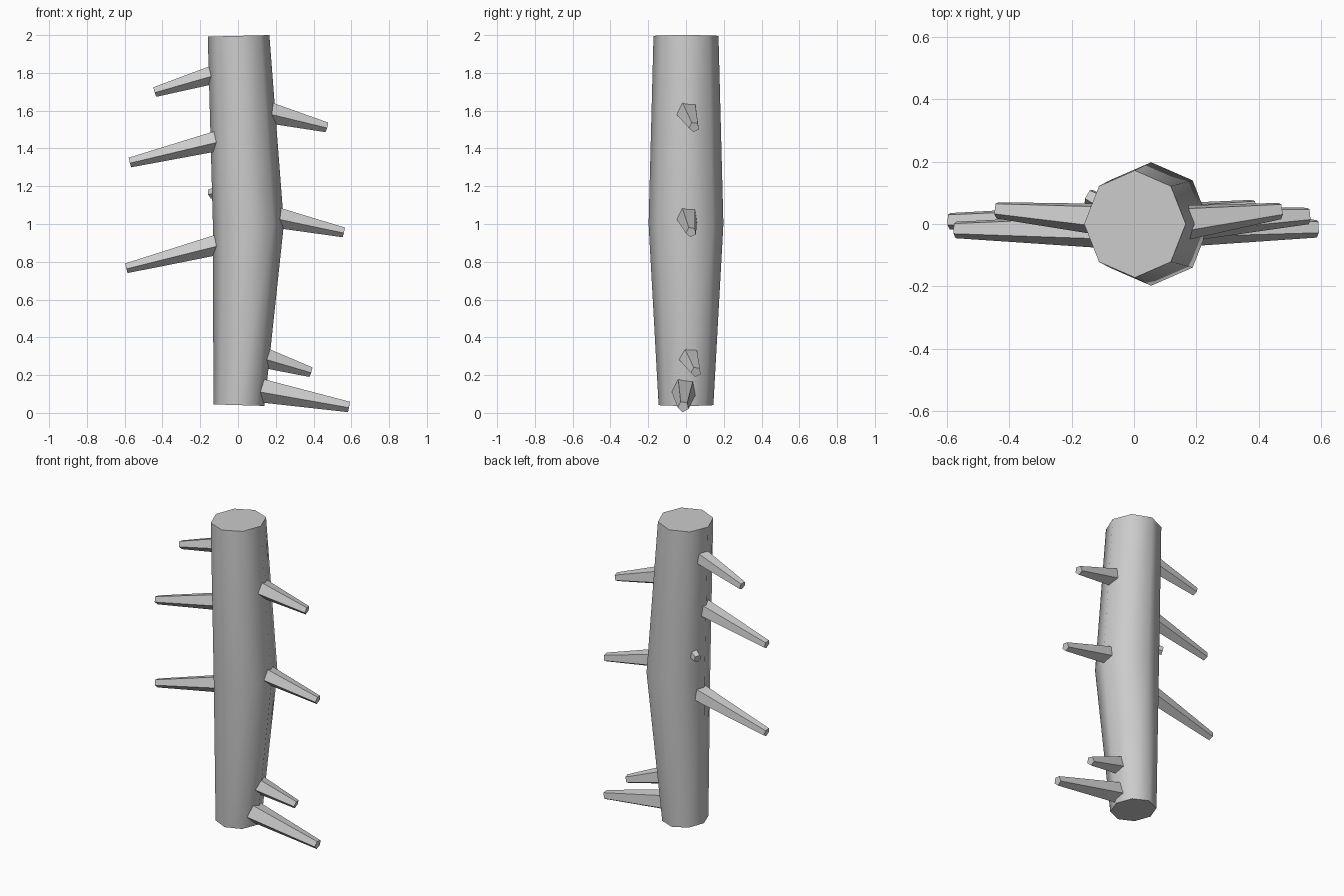
import bpy, bmesh
from math import sin, cos, radians
from mathutils import Vector

cube = bpy.data.objects.get("Cube")
if cube:
    bpy.data.objects.remove(cube, do_unlink=True)

bark = bpy.data.materials.new("grey_bark")
bark.use_nodes = True
GREY = (0.6, 0.6, 0.6, 1)
bark.diffuse_color = GREY
bark.node_tree.nodes["Principled BSDF"].inputs["Base Color"].default_value = GREY


def loft(name, rings):
    """Skin a list of point rings into a capped solid."""
    bm = bmesh.new()
    loops = [[bm.verts.new(p) for p in ring] for ring in rings]
    n = len(loops[0])
    for a, b in zip(loops, loops[1:]):
        for i in range(n):
            j = (i + 1) % n
            bm.faces.new((a[i], a[j], b[j], b[i]))
    bm.faces.new(loops[0][::-1])
    bm.faces.new(loops[-1])
    bmesh.ops.recalc_face_normals(bm, faces=bm.faces)
    mesh = bpy.data.meshes.new(name)
    bm.to_mesh(mesh)
    bm.free()
    mesh.materials.append(bark)
    obj = bpy.data.objects.new(name, mesh)
    bpy.context.collection.objects.link(obj)
    return obj


# Bent eight-sided trunk: centre x, height, x radius, y radius, rim tilt
sections = [(0.005, 0.041, 0.135, 0.145, -0.004),
            (0.055, 1.0, 0.188, 0.198, 0.0),
            (0.003, 1.996, 0.163, 0.172, 0.004)]
trunk = loft("trunk", [
    [(cx + rx * cos(radians(45 * i)), ry * sin(radians(45 * i)),
      z + tilt * cos(radians(45 * i))) for i in range(8)]
    for cx, z, rx, ry, tilt in sections])
bpy.context.view_layer.objects.active = trunk
trunk.select_set(True)
bpy.ops.object.shade_smooth_by_angle(angle=radians(60))
trunk.select_set(False)


# Five-sided tapering branches, rooted inside the trunk
def branch(name, base, tip, r0, r1):
    base, tip = Vector(base), Vector(tip)
    axis = (tip - base).normalized()
    side = Vector((0, 0, 1)).cross(axis).normalized()
    if side.y < 0:
        side = -side
    up = Vector((0, 0, 1)) - axis * axis.z
    up.normalize()
    angles = [radians(262 + 72 * i) for i in range(5)]
    loft(name, [[c + r * (side * cos(a) + up * sin(a)) for a in angles]
                for c, r in ((base - axis * 0.05, r0), (tip, r1))])


branch("right_branch_upper", (-0.14, 0.02, 1.79), (-0.44, 0.045, 1.70), 0.055, 0.028)
branch("right_branch_middle", (-0.12, -0.02, 1.44), (-0.573, -0.018, 1.327), 0.06, 0.028)
branch("right_branch_lower", (-0.12, 0.01, 0.89), (-0.592, 0.01, 0.767), 0.06, 0.028)
branch("right_stub", (-0.11, 0.07, 1.17), (-0.147, 0.09, 1.16), 0.036, 0.026)
branch("left_branch_upper", (0.19, 0.01, 1.585), (0.47, 0.043, 1.513), 0.062, 0.028)
branch("left_branch_middle", (0.235, 0.008, 1.03), (0.56, 0.027, 0.957), 0.06, 0.028)
branch("left_branch_low", (0.16, 0.02, 0.287), (0.385, 0.053, 0.217), 0.06, 0.028)
branch("left_branch_bottom", (0.13, -0.01, 0.12), (0.588, -0.014, 0.033), 0.07, 0.03)
